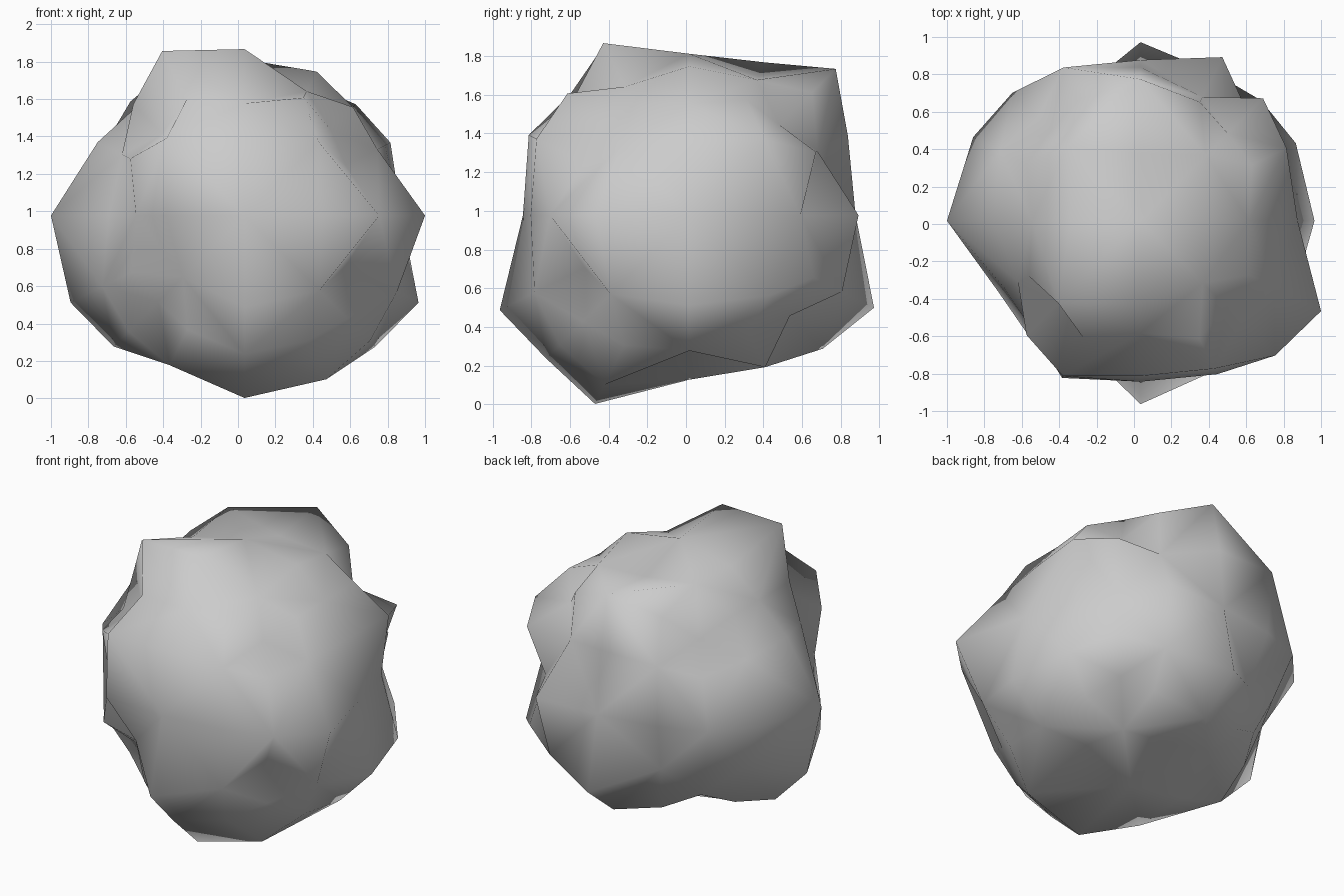
import bpy, bmesh
from mathutils import Vector

if "Cube" in bpy.data.objects:
    bpy.data.objects.remove(bpy.data.objects["Cube"])

# Boulder: a gridded cube whose points are pushed in or out along their rays.
# Each layer runs bottom to top; rows run front to back, values left to right.
FULL_BOTTOM = [
    [.46, .61, .74, .67, .55],
    [.62, .80, .975, .875, .67],
    [.70, .79, .85, .70, .70],
    [.62, .64, .71, .785, .60],
    [.52, .62, .69, .52, .52]]
FULL_TOP = [
    [.44, .62, .60, .63, .46],
    [.595, .88, .89, .665, .58],
    [.58, .75, .835, .77, .58],
    [.61, .79, .72, .70, .595],
    [.48, .65, .757, .635, .467]]


def ring(front, sides, back):
    """Layer with only its rim in use: front row, left/right pairs, back row."""
    return [front] + [[l, 0, 0, 0, r] for l, r in sides] + [back]


LAYERS = [
    FULL_BOTTOM,
    ring([.605, .66, .98, .80, .54],
         [(.76, .815), (.93, .93), (.71, .83)],
         [.60, .68, .955, .79, .644]),
    ring([.58, .84, .86, .82, .72],
         [(.725, .965), (1.035, .84), (.895, .74)],
         [.685, .795, .86, .875, .575]),
    ring([.61, .83, .83, .79, .54],
         [(.655, .71), (.785, .75), (.75, .78)],
         [.55, .82, .82, .663, .655]),
    FULL_TOP]

CENTRE = Vector((.035, .017, .977))

bm = bmesh.new()
bmesh.ops.create_cube(bm, size=2)
bmesh.ops.subdivide_edges(bm, edges=bm.edges[:], cuts=3, use_grid_fill=True)

# Split each patch on the diagonal that meets the middle of its quarter face
for f in bm.faces[:]:
    corners = list(f.verts)
    for n, v in enumerate(corners):
        if sum(round(abs(c) * 2) == 1 for c in v.co) == 2:
            bmesh.utils.face_split(f, v, corners[(n + 2) % 4])
            break

# Push the points to shape
for v in bm.verts:
    i, j, k = (round(c * 2) + 2 for c in v.co)
    v.co = CENTRE + v.co * LAYERS[k][j][i]
bmesh.ops.recalc_face_normals(bm, faces=bm.faces[:])
for f in bm.faces:
    f.smooth = True

mesh = bpy.data.meshes.new("boulder")
bm.to_mesh(mesh)
bm.free()
boulder = bpy.data.objects.new("boulder", mesh)
bpy.context.collection.objects.link(boulder)
